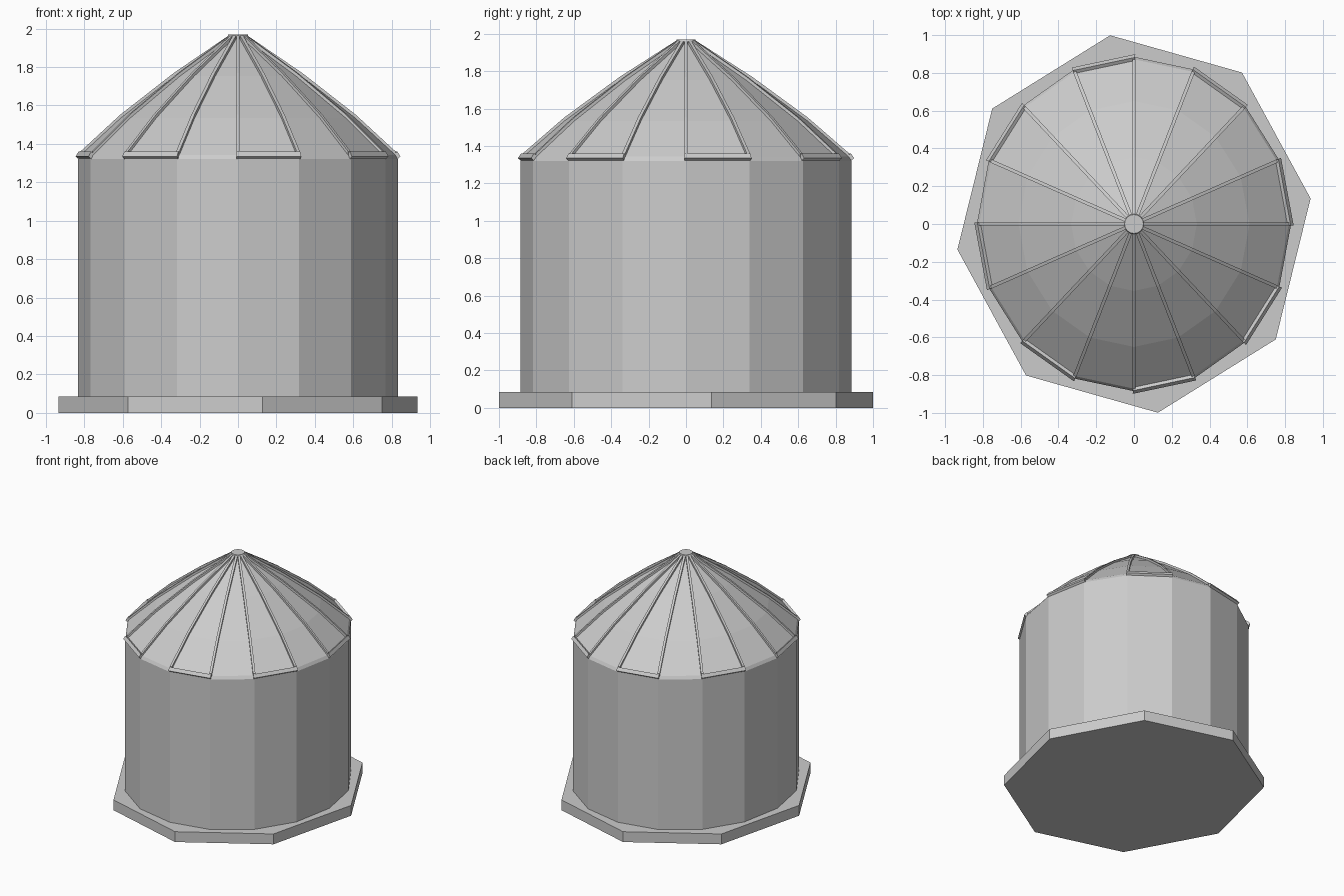
import bpy, bmesh, math
from mathutils import Vector

cube = bpy.data.objects.get("Cube")
if cube:
    bpy.data.objects.remove(cube, do_unlink=True)

SIDES = 16
RX, RY = 0.832, 0.885

metal = bpy.data.materials.new("galvanised grey")
metal.use_nodes = True
grey = (0.6, 0.6, 0.6, 1)
metal.diffuse_color = grey
metal.node_tree.nodes["Principled BSDF"].inputs["Base Color"].default_value = grey


def point(k, s, z):
    a = 2 * math.pi * k / SIDES
    return Vector((RX * s * math.cos(a), RY * s * math.sin(a), z))


def loft(bm, rings):
    """Skin closed rings of equal length and cap both ends."""
    rows = [[bm.verts.new(p) for p in ring] for ring in rings]
    n = len(rows[0])
    for a, b in zip(rows, rows[1:]):
        for i in range(n):
            j = (i + 1) % n
            bm.faces.new((a[i], a[j], b[j], b[i]))
    bm.faces.new(rows[0][::-1])
    bm.faces.new(rows[-1])


def finish(name, bm):
    bmesh.ops.recalc_face_normals(bm, faces=bm.faces)
    mesh = bpy.data.meshes.new(name)
    bm.to_mesh(mesh)
    bm.free()
    mesh.materials.append(metal)
    obj = bpy.data.objects.new(name, mesh)
    bpy.context.collection.objects.link(obj)


def solid(name, profile):
    bm = bmesh.new()
    loft(bm, [[point(k, s, z) for k in range(SIDES)] for s, z in profile])
    finish(name, bm)


# Eight-sided foundation slab, turned slightly
bm = bmesh.new()
corners = [math.radians(7.7 + 45 * i) for i in range(8)]
loft(bm, [[(0.9435 * math.cos(a), 1.008 * math.sin(a), z) for a in corners]
          for z in (0, 0.085)])
finish("foundation_slab", bm)

# Faceted wall and three-tier roof
roof = [(0.985, 1.343), (0.735, 1.535), (0.4, 1.752), (0.06, 1.945)]
solid("bin_wall", [(1, 0.085), (1, 1.32)])
solid("roof", [(1, 1.32)] + roof)

# Raised ribs on every roof seam
bm = bmesh.new()
for k in range(SIDES):
    angle = 2 * math.pi * k / SIDES
    side = Vector((-math.sin(angle), math.cos(angle), 0)) * 0.009
    low, high = Vector((0, 0, -0.008)), Vector((0, 0, 0.018))
    rings = []
    for s, z in roof:
        p = point(k, s, z)
        rings.append([p - side + low, p + side + low, p + side + high, p - side + high])
    loft(bm, rings)
finish("roof_ribs", bm)

# Eave bars on alternate roof panels
bm = bmesh.new()
section = [(0.99, 1.316), (1.016, 1.335), (0.997, 1.36), (0.965, 1.343)]
for k in range(0, SIDES, 2):
    loft(bm, [[point(end, s, z) for s, z in section] for end in (k - 0.02, k + 1.02)])
finish("eave_bars", bm)

# Peak cap
bm = bmesh.new()
turns = [2 * math.pi * i / SIDES for i in range(SIDES)]
loft(bm, [[(r * math.cos(a), r * math.sin(a), z) for a in turns]
          for r, z in ((0.045, 1.935), (0.055, 1.958), (0.05, 1.97))])
finish("peak_cap", bm)
